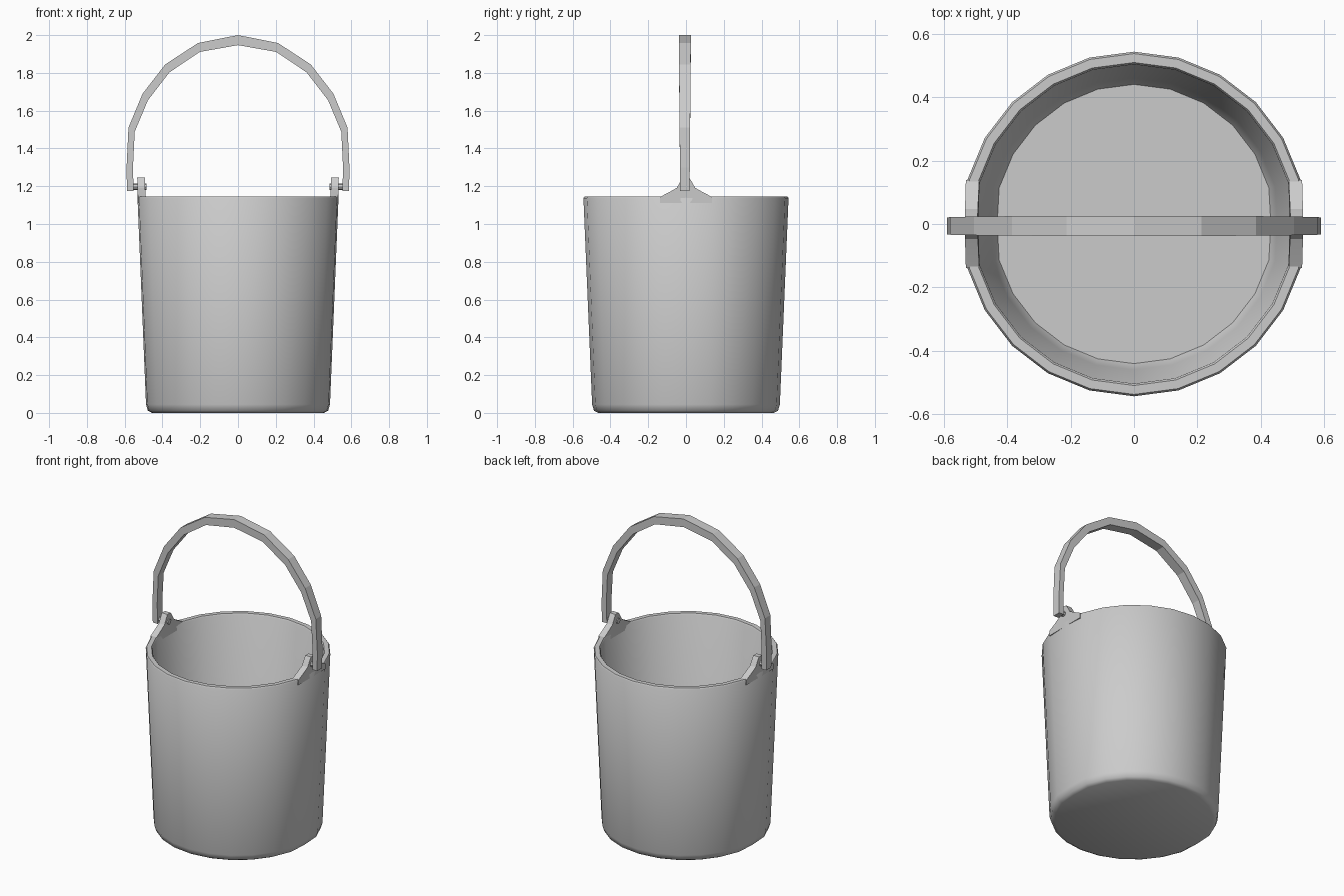
import bpy
from math import sin, cos, pi, radians

if "Cube" in bpy.data.objects:
    bpy.data.objects.remove(bpy.data.objects["Cube"])


def make(name, verts, faces, smooth=None):
    me = bpy.data.meshes.new(name)
    me.from_pydata(verts, [], faces)
    ob = bpy.data.objects.new(name, me)
    bpy.context.collection.objects.link(ob)
    bpy.ops.object.select_all(action='DESELECT')
    ob.select_set(True)
    bpy.context.view_layer.objects.active = ob
    bpy.ops.object.mode_set(mode='EDIT')
    bpy.ops.mesh.select_all(action='SELECT')
    bpy.ops.mesh.normals_make_consistent(inside=False)
    bpy.ops.object.mode_set(mode='OBJECT')
    if smooth:
        bpy.ops.object.shade_smooth_by_angle(angle=radians(smooth))
    return ob


def skin(rings):
    # closed tube through equal-length rings, capped at both ends
    n = len(rings[0])
    verts = [v for r in rings for v in r]
    faces = [(i * n + j, i * n + (j + 1) % n, (i + 1) * n + (j + 1) % n, (i + 1) * n + j)
             for i in range(len(rings) - 1) for j in range(n)]
    faces += [tuple(range(n))[::-1], tuple(range(len(verts) - n, len(verts)))]
    return verts, faces


# Pail: tapered 24-sided wall with a thick rim and flattened sides at the lugs
SEG = 24
profile = [(0.465, 0.0), (0.487, 0.012), (0.497, 0.045), (0.543, 1.137), (0.537, 1.145),
           (0.509, 1.145), (0.503, 1.137), (0.46, 0.085), (0.44, 0.05)]


def ring(r, z):
    pts = []
    for k in range(SEG):
        a = 2 * pi * k / SEG
        flat = 0.98 if k % (SEG // 2) == 0 else 1.0
        pts.append((r * cos(a) * flat, r * sin(a), z))
    return pts


make("pail", *skin([ring(r, z) for r, z in profile]), smooth=50)

# Lugs rising from the rim, with a pin through each
half = [(0.138, 1.143), (0.09, 1.168), (0.048, 1.192), (0.03, 1.225), (0.016, 1.246)]
outline = [(0.138, 1.11)] + half + [(-y, z) for y, z in reversed(half)] + [(-0.138, 1.11)]
for s, side in ((-1, "left"), (1, "right")):
    rings = []
    for base, top in ((0.488, 0.494), (0.530, 0.534)):
        rings.append([(s * (base - 0.0 + (top - base) * (1 - abs(y) / 0.138)), y, z)
                      for y, z in outline])
    make("lug_" + side, *skin(rings), smooth=30)
    pin = [[(s * x, -0.006 + 0.017 * cos(k * pi / 4), 1.197 + 0.017 * sin(k * pi / 4))
            for k in range(8)] for x in (0.485, 0.57)]
    make("pin_" + side, *skin(pin), smooth=30)

# Handle: faceted square-section arch (outer x, outer z, inner x, inner z)
arch = [(0.588, 1.175, 0.553, 1.175), (0.590, 1.30, 0.556, 1.30), (0.580, 1.51, 0.547, 1.488),
        (0.505, 1.69, 0.477, 1.655), (0.385, 1.845, 0.363, 1.803),
        (0.212, 1.958, 0.202, 1.911), (0.0, 2.0, 0.0, 1.947)]
path = [(-1,) + p for p in arch] + [(1,) + p for p in reversed(arch[:-1])]
rings = []
for s, ox, oz, ix, iz in path:
    h = 0.025 + 0.007 * max(0, (oz - 1.175) / 0.825)
    rings.append([(s * ox, -0.006 - h, oz), (s * ox, -0.006 + h, oz),
                  (s * ix, -0.006 + h, iz), (s * ix, -0.006 - h, iz)])
make("handle", *skin(rings))
